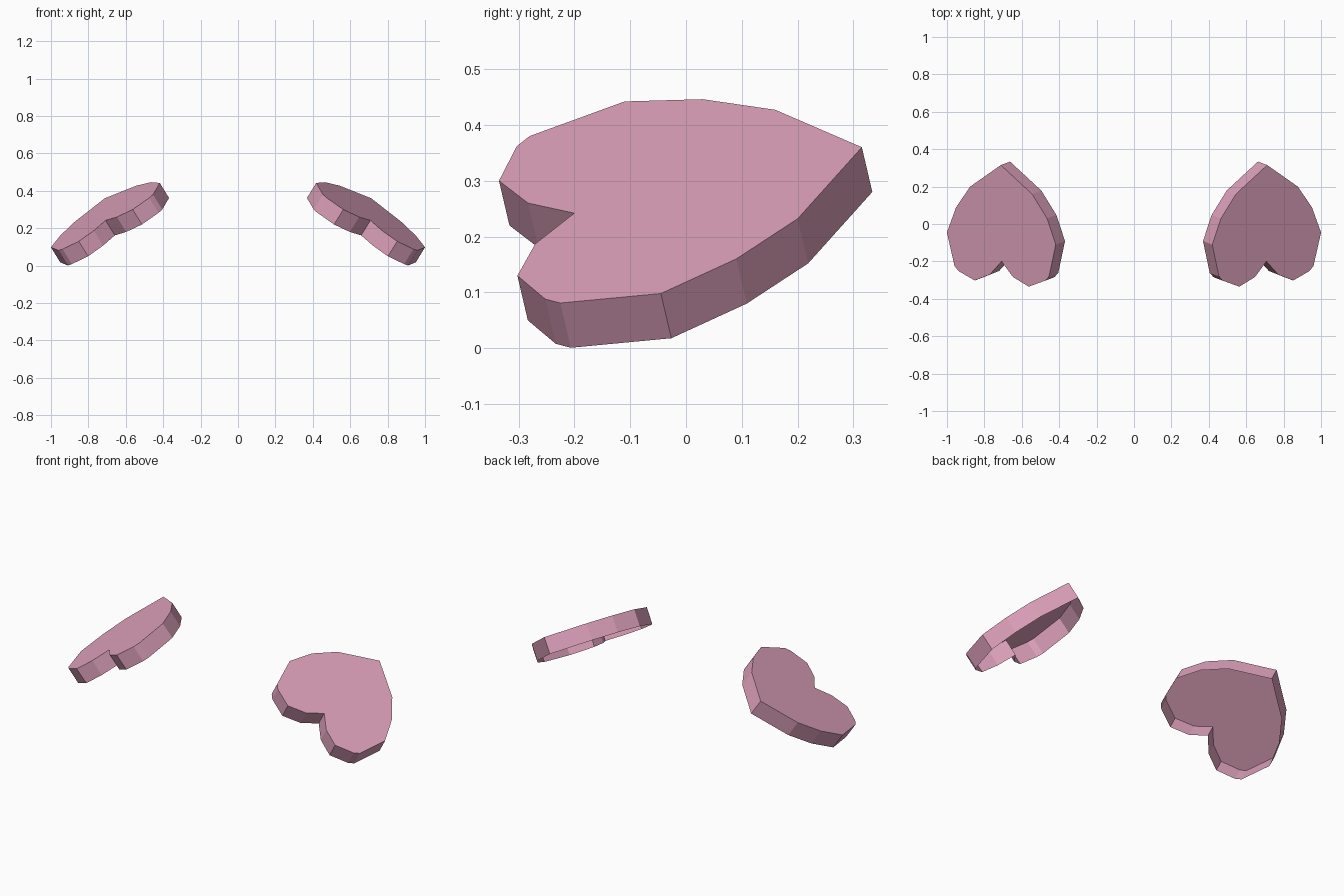
import bpy
import bmesh
from mathutils import Vector

cube = bpy.data.objects.get("Cube")
if cube:
    bpy.data.objects.remove(cube, do_unlink=True)

# One pink for both pads
pink = bpy.data.materials.new("dusty_pink")
pink.use_nodes = True
colour = (0.716, 0.352, 0.491, 1.0)
pink.diffuse_color = colour
pink.node_tree.nodes["Principled BSDF"].inputs["Base Color"].default_value = colour

# Heart outline as seen from the side (y, z), starting at the tip
OUTLINE = [
    (0.315, 0.36), (0.16, 0.427), (0.03, 0.446), (-0.11, 0.442),
    (-0.28, 0.38), (-0.303, 0.362), (-0.335, 0.30), (-0.283, 0.26),
    (-0.20, 0.242), (-0.27, 0.187), (-0.302, 0.13), (-0.252, 0.088),
    (-0.225, 0.081), (-0.045, 0.098), (0.09, 0.16), (0.20, 0.232),
]
# Tilted plane the heart lies in: x = BASE + SLOPE_Y * y + SLOPE_Z * z
BASE, SLOPE_Y, SLOPE_Z = 1.176, 0.379, -1.62
DEPTH = 0.096


def heart_shell(name, side):
    """Heart cap with a skirt of walls, open underneath."""
    inward = -Vector((1, -SLOPE_Y, -SLOPE_Z)).normalized() * DEPTH
    bm = bmesh.new()
    cap, rim = [], []
    for y, z in OUTLINE:
        p = Vector((BASE + SLOPE_Y * y + SLOPE_Z * z, y, z))
        for ring, q in ((cap, p), (rim, p + inward)):
            ring.append(bm.verts.new((q.x * side, q.y, q.z)))
    bm.faces.new(cap)
    for i in range(len(cap)):
        bm.faces.new((cap[i], cap[i - 1], rim[i - 1], rim[i]))
    if side < 0:
        bmesh.ops.reverse_faces(bm, faces=bm.faces[:])
    mesh = bpy.data.meshes.new(name)
    bm.to_mesh(mesh)
    bm.free()
    mesh.materials.append(pink)
    obj = bpy.data.objects.new(name, mesh)
    bpy.context.collection.objects.link(obj)
    return obj


# Mirrored pair
for name, side in (("left_heart", 1), ("right_heart", -1)):
    heart_shell(name, side)
